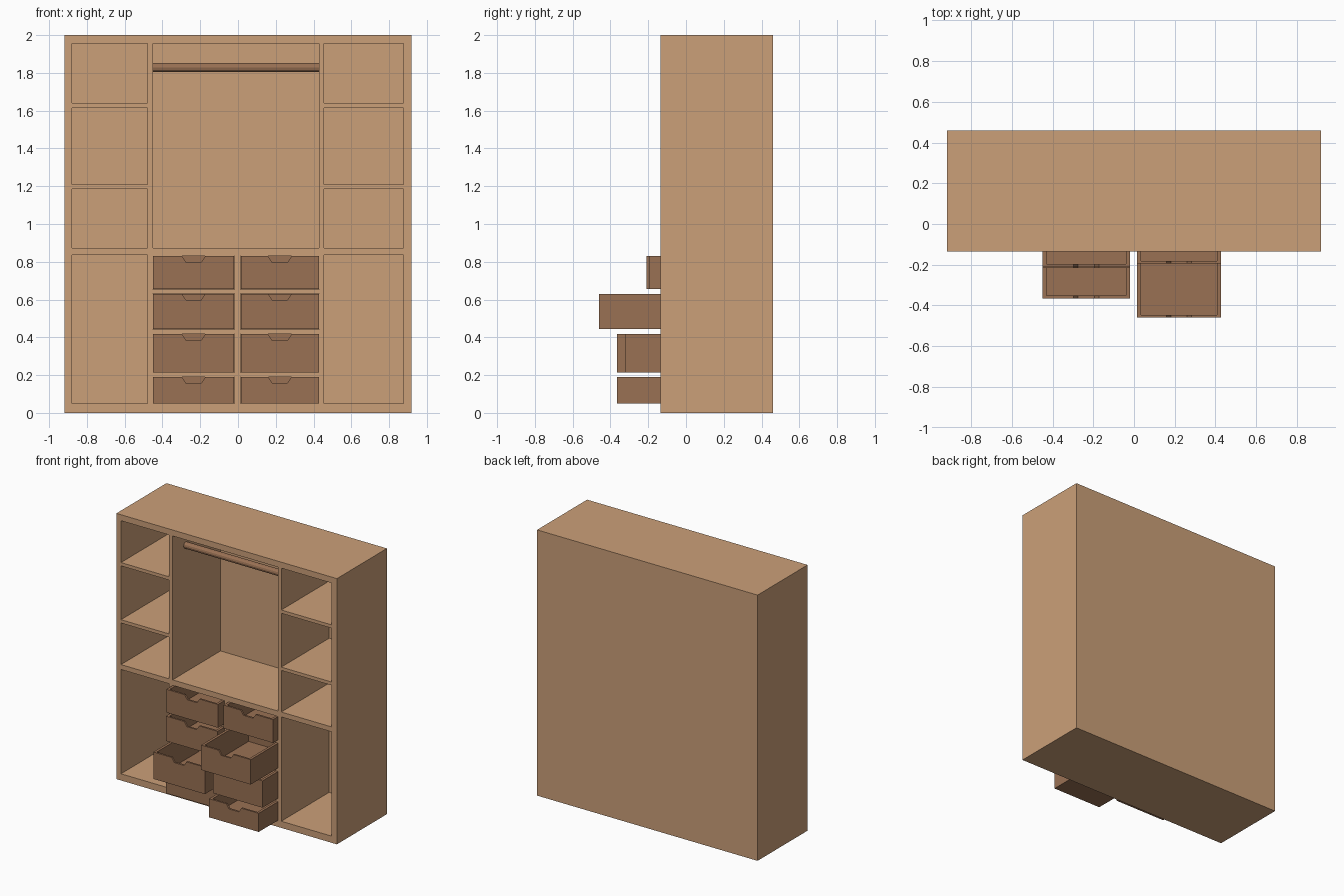
import bpy, bmesh, math
from mathutils import Matrix, Vector

if "Cube" in bpy.data.objects:
    bpy.data.objects.remove(bpy.data.objects["Cube"])


def material(name, rgb):
    m = bpy.data.materials.new(name)
    m.diffuse_color = (*rgb, 1)
    m.use_nodes = True
    m.node_tree.nodes["Principled BSDF"].inputs["Base Color"].default_value = m.diffuse_color
    return m


LIGHT = material("light_wood", (0.60, 0.35, 0.19))
DARK = material("dark_wood", (0.32, 0.165, 0.088))


def box(bm, x0, x1, y0, y1, z0, z1):
    m = Matrix.Translation(((x0 + x1) / 2, (y0 + y1) / 2, (z0 + z1) / 2))
    bmesh.ops.create_cube(bm, size=1, matrix=m @ Matrix.Diagonal((x1 - x0, y1 - y0, z1 - z0, 1)))


def prism(bm, profile, y0, y1):
    """Extrude an x-z outline along y."""
    face = bm.faces.new([bm.verts.new((x, y0, z)) for x, z in profile])
    out = bmesh.ops.extrude_face_region(bm, geom=[face])
    verts = [g for g in out["geom"] if isinstance(g, bmesh.types.BMVert)]
    bmesh.ops.translate(bm, verts=verts, vec=Vector((0, y1 - y0, 0)))


def finish(bm, name, mat):
    bmesh.ops.recalc_face_normals(bm, faces=bm.faces)
    me = bpy.data.meshes.new(name)
    bm.to_mesh(me)
    bm.free()
    me.materials.append(mat)
    ob = bpy.data.objects.new(name, me)
    bpy.context.collection.objects.link(ob)
    return ob


W, FRONT, BACK, INNER = 0.918, -0.135, 0.46, 0.435
SIDE_COLUMNS = [(-0.88, -0.48), (0.455, 0.875)]
SHELVES = [(0.05, 0.835), (0.872, 1.185), (1.21, 1.615), (1.64, 1.955)]
CENTRE = (-0.45, 0.428)
DRAWER_COLUMNS = [(-0.45, -0.02), (0.015, 0.428)]
DRAWER_ROWS = [(0.05, 0.19), (0.215, 0.417), (0.443, 0.63), (0.655, 0.83)]
# front position of each drawer, bottom to top, left then right column
PULLED = [(-0.215, -0.365, -0.215, -0.21), (-0.365, -0.32, -0.46, -0.195)]

# carcass: solid block with the compartments cut out
bm = bmesh.new()
box(bm, -W, W, FRONT, BACK, 0, 2)
carcass = finish(bm, "wardrobe_carcass", LIGHT)

bm = bmesh.new()
for x0, x1 in SIDE_COLUMNS:
    for z0, z1 in SHELVES:
        box(bm, x0, x1, FRONT - 0.1, INNER, z0, z1)
box(bm, *CENTRE, FRONT - 0.1, INNER, 0.872, 1.955)
GAP = 0.001
for x0, x1 in DRAWER_COLUMNS:
    for z0, z1 in DRAWER_ROWS:
        box(bm, x0 - GAP, x1 + GAP, FRONT - 0.1, INNER, z0 - GAP, z1 + GAP)
cutter = finish(bm, "compartment_cutter", LIGHT)
cutter.hide_render = True

mod = carcass.modifiers.new("compartments", "BOOLEAN")
mod.operation, mod.solver, mod.object = "DIFFERENCE", "EXACT", cutter
bpy.context.view_layer.objects.active = carcass
bpy.ops.object.modifier_apply(modifier=mod.name)
bpy.data.objects.remove(cutter)


# open drawer with a finger notch in its front panel
def drawer(name, x0, x1, z0, z1, y0, depth=0.55):
    t, side, floor = 0.014, 0.02, 0.015
    y1 = min(y0 + depth, INNER - 0.005)
    c = (x0 + x1) / 2
    bm = bmesh.new()
    prism(bm, [(x0, z0), (x1, z0), (x1, z1), (c + 0.062, z1), (c + 0.04, z1 - 0.033),
               (c - 0.04, z1 - 0.033), (c - 0.062, z1), (x0, z1)], y0, y0 + t)
    box(bm, x0, x0 + side, y0 + t, y1, z0, z1)
    box(bm, x1 - side, x1, y0 + t, y1, z0, z1)
    box(bm, x0 + side, x1 - side, y1 - t, y1, z0, z1)
    box(bm, x0 + side, x1 - side, y0 + t, y1 - t, z0, z0 + floor)
    finish(bm, name, DARK)


for label, (x0, x1), fronts in zip(("left", "right"), DRAWER_COLUMNS, PULLED):
    for row, ((z0, z1), y0) in enumerate(zip(DRAWER_ROWS, fronts), 1):
        drawer(f"drawer_{label}_{row}", x0, x1, z0, z1, y0)

# hanging rail
bm = bmesh.new()
rail = Matrix.Translation(((CENTRE[0] + CENTRE[1]) / 2, 0.02, 1.828)) @ Matrix.Rotation(math.pi / 2, 4, "Y")
bmesh.ops.create_cone(bm, cap_ends=True, segments=12, radius1=0.024, radius2=0.024,
                      depth=CENTRE[1] - CENTRE[0], matrix=rail)
finish(bm, "hanging_rail", DARK)
